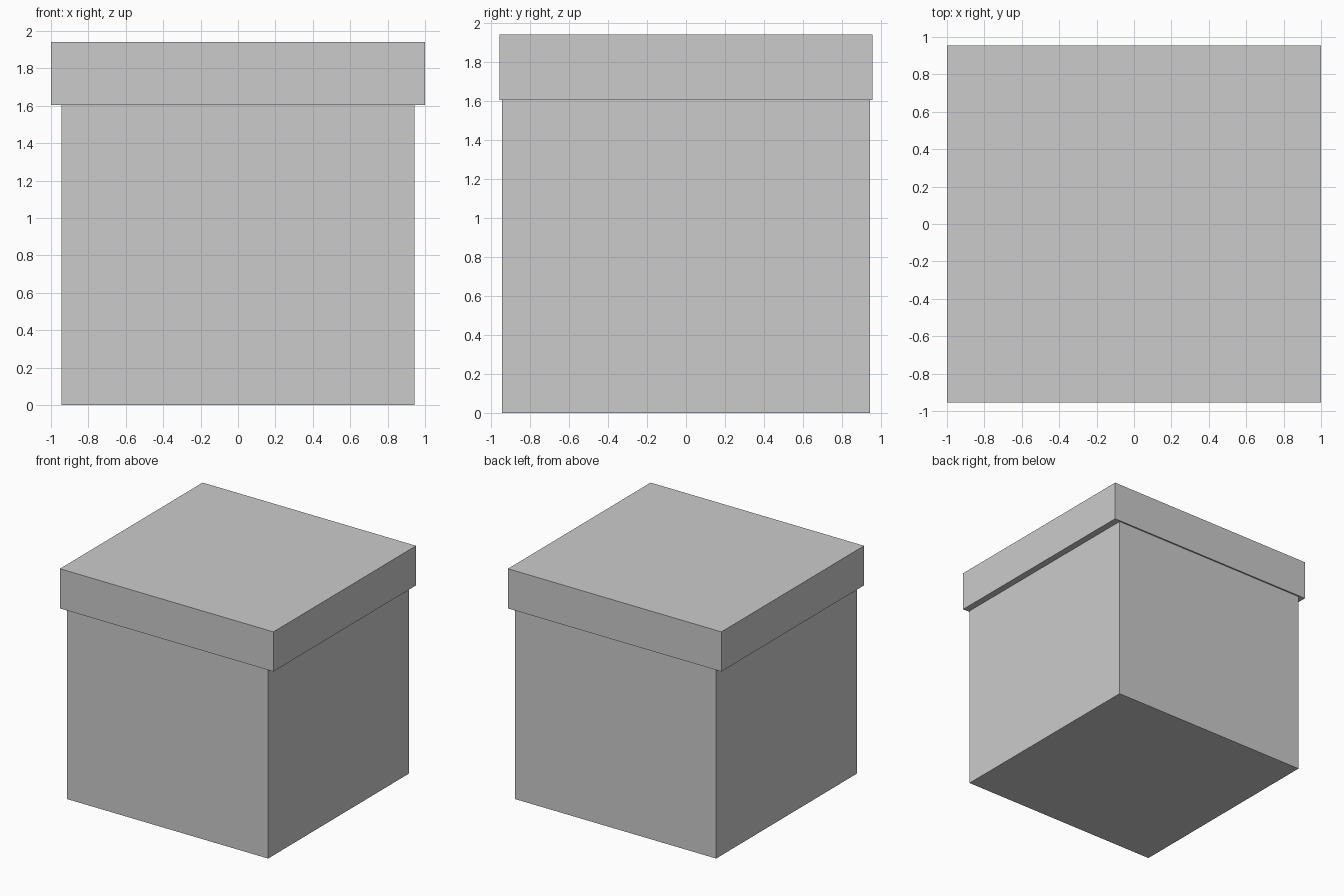
import bpy

if "Cube" in bpy.data.objects:
    bpy.data.objects.remove(bpy.data.objects["Cube"])


def block(name, size_x, size_y, z_low, z_high):
    """Centred box spanning z_low to z_high."""
    bpy.ops.mesh.primitive_cube_add(size=1, location=(0, 0, (z_low + z_high) / 2))
    obj = bpy.context.object
    obj.name = name
    obj.scale = (size_x, size_y, z_high - z_low)
    bpy.ops.object.transform_apply(location=True, rotation=False, scale=True)
    return obj


LID_BOTTOM = 1.604
LID_TOP = 1.94

# Box body, tucked slightly up into the lid
block("box_body", 1.885, 1.885, 0.0, LID_BOTTOM + 0.05)

# Lid, overhanging more at the sides than at front and back
block("box_lid", 2.0, 1.91, LID_BOTTOM, LID_TOP)
